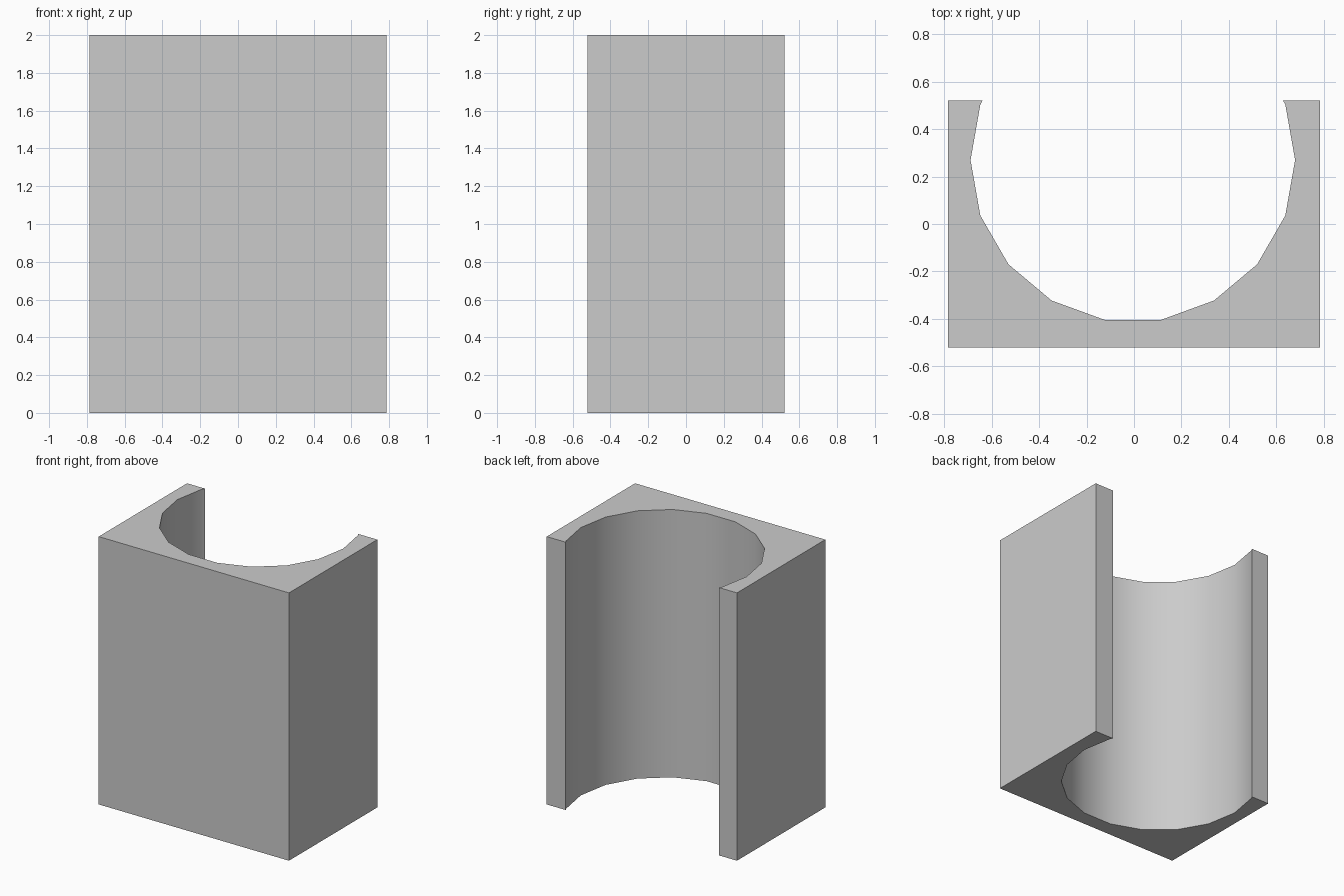
import bpy, bmesh
from math import cos, sin, radians

if "Cube" in bpy.data.objects:
    bpy.data.objects.remove(bpy.data.objects["Cube"])

W, D, H = 0.786, 0.521, 2.0          # half width, half depth, height
CX, CY, R = -0.005, 0.27, 0.685      # bore centre and radius (18 sides)


def bore(deg):
    a = radians(deg)
    return CX + R * cos(a), CY + R * sin(a)


def lip(deg_in, deg_out):
    # point where a bore side meets the open back face
    (x0, y0), (x1, y1) = bore(deg_in), bore(deg_out)
    return x0 + (x1 - x0) * (D - y0) / (y1 - y0), D


# Cross-section: outer box corners, then the bore from right lip to left lip
profile = [(-W, D), (-W, -D), (W, -D), (W, D), lip(20, 40)]
profile += [bore(d) for d in range(20, -201, -20)]
profile += [lip(160, 140)]

# Extrude the cross-section upwards
bm = bmesh.new()
base = bm.faces.new([bm.verts.new((x, y, 0)) for x, y in profile])
top = bmesh.ops.extrude_face_region(bm, geom=[base], use_keep_orig=True)
bmesh.ops.translate(bm, vec=(0, 0, H),
                    verts=[g for g in top["geom"] if isinstance(g, bmesh.types.BMVert)])
bmesh.ops.recalc_face_normals(bm, faces=bm.faces)
mesh = bpy.data.meshes.new("channel_block")
bm.to_mesh(mesh)
bm.free()

block = bpy.data.objects.new("channel_block", mesh)
bpy.context.collection.objects.link(block)

# Smooth bore, sharp box edges
bpy.context.view_layer.objects.active = block
block.select_set(True)
bpy.ops.object.shade_smooth_by_angle(angle=radians(30))
